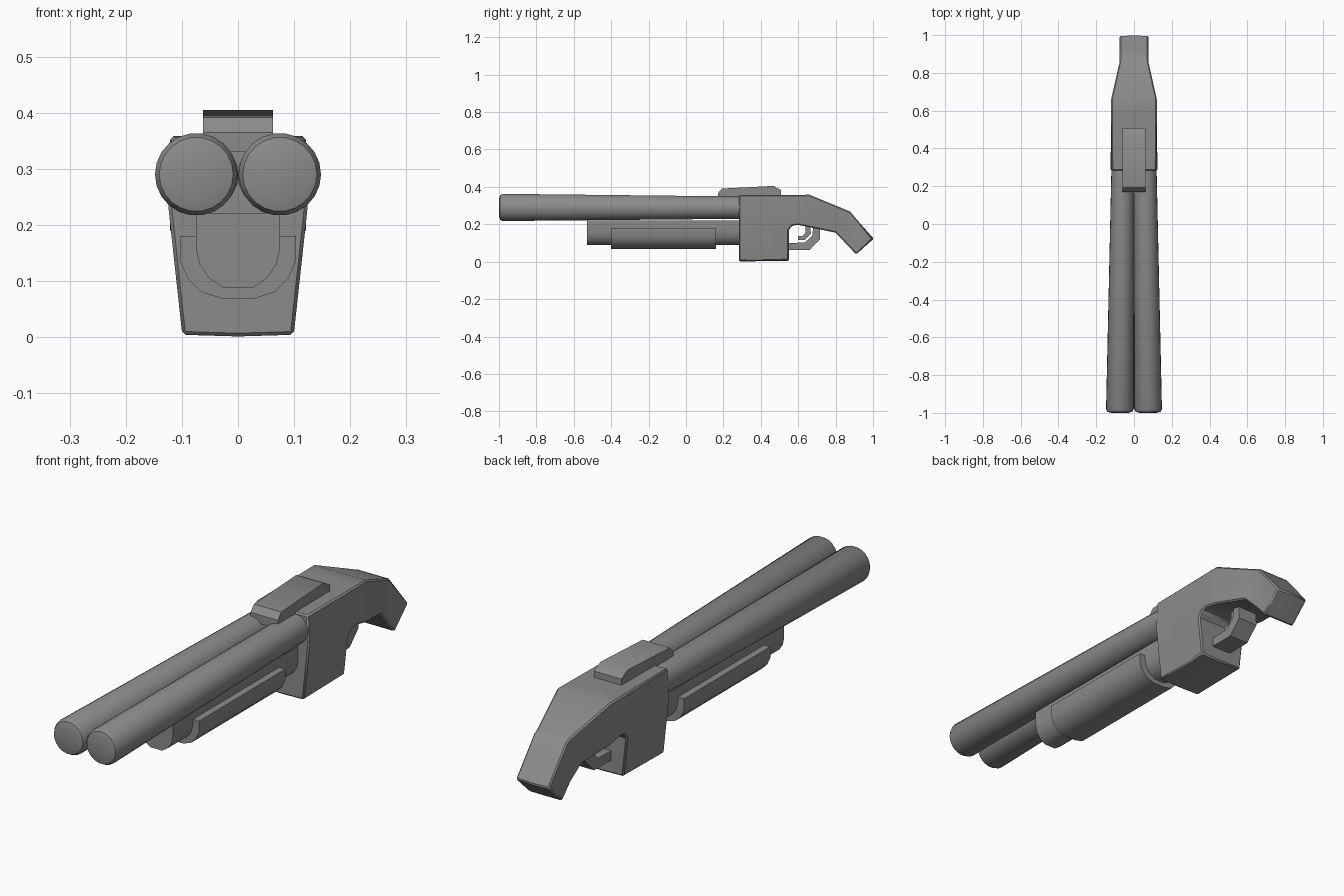
import bpy, bmesh, math

if "Cube" in bpy.data.objects:
    bpy.data.objects.remove(bpy.data.objects["Cube"])

gunmetal = bpy.data.materials.new("dark_grey")
gunmetal.diffuse_color = (.26, .26, .26, 1)
gunmetal.use_nodes = True
gunmetal.node_tree.nodes["Principled BSDF"].inputs["Base Color"].default_value = gunmetal.diffuse_color


def finish(bm, name, angle=35):
    bmesh.ops.remove_doubles(bm, verts=bm.verts[:], dist=1e-5)
    bmesh.ops.recalc_face_normals(bm, faces=bm.faces[:])
    me = bpy.data.meshes.new(name)
    bm.to_mesh(me)
    bm.free()
    me.materials.append(gunmetal)
    ob = bpy.data.objects.new(name, me)
    bpy.context.collection.objects.link(ob)
    bpy.ops.object.select_all(action='DESELECT')
    ob.select_set(True)
    bpy.context.view_layer.objects.active = ob
    bpy.ops.object.shade_smooth_by_angle(angle=math.radians(angle))
    return ob


def prism(start, vec):
    """Closed outline extruded along a vector."""
    bm = bmesh.new()
    face = bm.faces.new([bm.verts.new(p) for p in start])
    ext = bmesh.ops.extrude_face_region(bm, geom=[face], use_keep_orig=True)
    vs = [g for g in ext['geom'] if isinstance(g, bmesh.types.BMVert)]
    bmesh.ops.translate(bm, verts=vs, vec=vec)
    return bm


def side_part(name, outline, half):
    return finish(prism([(-half, y, z) for y, z in outline], (2 * half, 0, 0)), name)


def long_part(name, half_outline, y0, y1):
    pts = half_outline + [(-x, z) for x, z in reversed(half_outline)]
    return finish(prism([(x, y0, z) for x, z in pts], (0, y1 - y0, 0)), name)


def add_bevel(ob, width, segments):
    mod = ob.modifiers.new("edge_bevel", 'BEVEL')
    mod.width, mod.segments = width, segments
    mod.limit_method = 'ANGLE'
    mod.angle_limit = math.radians(40)


# Tapered, slightly splayed barrels with rounded muzzles
bm = bmesh.new()
N = 22
rings = []
for y, r, xc, zc in [(-1, .045, .0745, .29), (-.994, .066, .0745, .29),
                     (-.98, .0735, .0745, .29), (.32, .060, .059, .289)]:
    rings.append([bm.verts.new((xc + r * math.cos(2 * math.pi * i / N), y,
                                zc + r * math.sin(2 * math.pi * i / N))) for i in range(N)])
for a, b in zip(rings, rings[1:]):
    for i in range(N):
        j = (i + 1) % N
        bm.faces.new((a[i], a[j], b[j], b[i]))
bm.faces.new(rings[0])
bm.faces.new(rings[-1])
barrels = finish(bm, "barrels")
barrels.modifiers.new("mirror", 'MIRROR').use_mirror_merge = False

# Fore-end under the barrels and the slide grip wrapped around it
long_part("fore_end", [(.075, .22), (.075, .16), (.069, .13), (.052, .105), (.026, .088)], -.53, .30)
long_part("slide_grip", [(.103, .18), (.103, .135), (.09, .105), (.065, .08), (.03, .069)], -.40, .16)

# Receiver and angled stock in one body, with width shaped along the length
body = [(.283, .004), (.283, .356), (.66, .358), (.878, .268), (.998, .123), (.91, .039),
        (.80, .155), (.60, .197), (.568, .192), (.55, .17), (.55, .008)]
bm = prism([(-1, y, z) for y, z in body], (2, 0, 0))
for co, no in [((0, .60, 0), (0, 1, 0)), ((0, .66, 0), (0, 1, 0)), ((0, .86, 0), (0, 1, 0)),
               ((0, 0, .23), (0, 0, 1)), ((0, 0, 0), (1, 0, 0))]:
    bmesh.ops.bisect_plane(bm, geom=bm.verts[:] + bm.edges[:] + bm.faces[:],
                           plane_co=co, plane_no=no, dist=1e-5)
for v in bm.verts:
    y, z = v.co.y, v.co.z
    if y < .59:
        w = .124 - .024 * max(0, .23 - z) / .22 - .006 * max(0, z - .23) / .125
    else:
        w = .121 - .045 * min(1, max(0, (y - .66) / .2))
    if abs(v.co.x) < .01:      # slight crown on the underside and butt
        if z < .02:
            v.co.z -= .003
        elif y > .95:
            v.co.y += .005
    v.co.x *= w
add_bevel(finish(bm, "receiver_and_stock"), .006, 1)

# Top lever
side_part("top_lever", [(.17, .33), (.17, .365), (.192, .391), (.467, .405),
                        (.508, .383), (.508, .34)], .062)

# Trigger guard and trigger
side_part("trigger_guard", [(.53, .062), (.66, .062), (.717, .12), (.715, .185), (.68, .185),
                            (.675, .14), (.635, .102), (.53, .10)], .045)
side_part("trigger", [(.60, .115), (.635, .115), (.668, .15), (.662, .20), (.64, .20),
                      (.64, .158), (.624, .137), (.60, .137)], .025)
